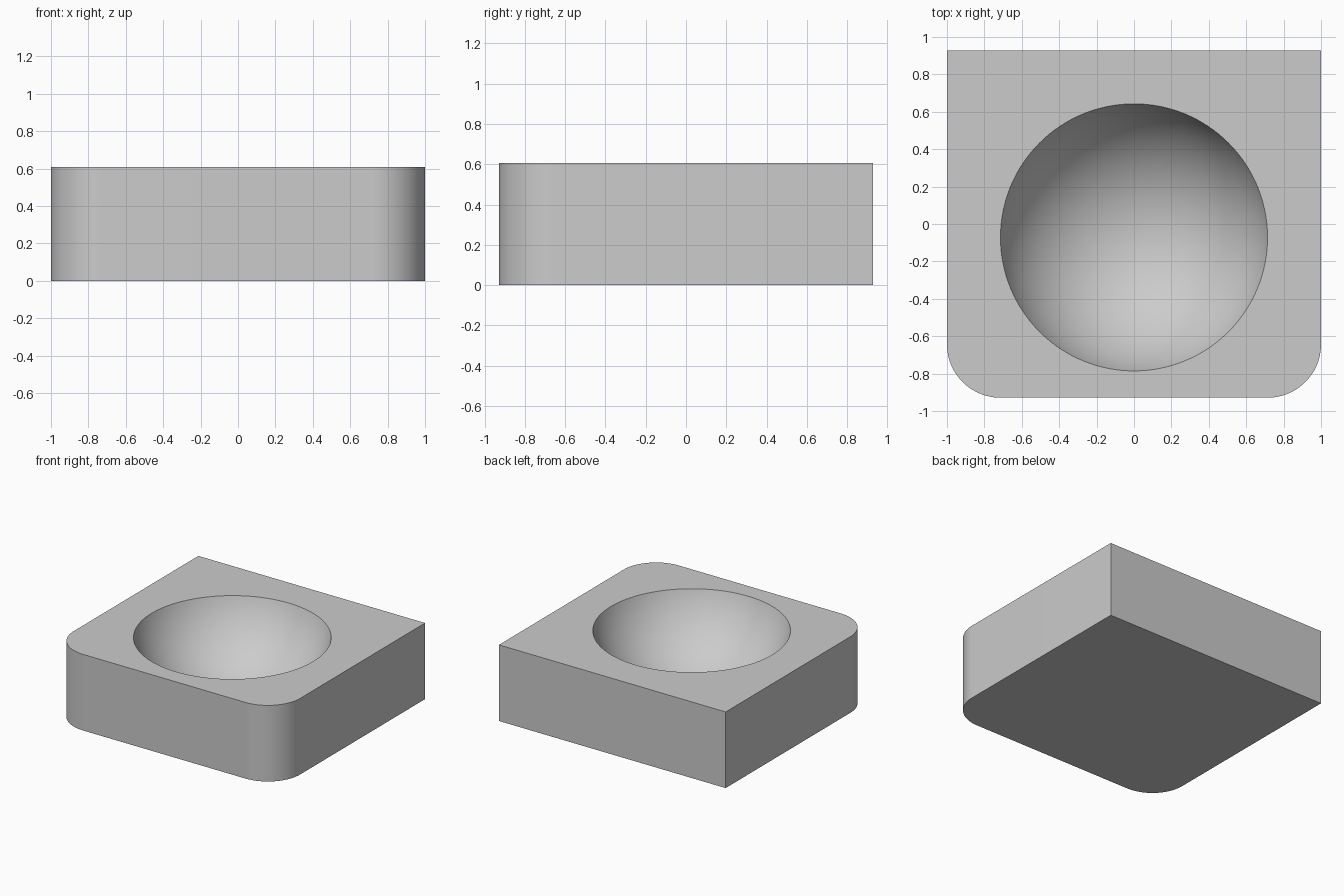
import bpy
import bmesh
import math

cube = bpy.data.objects.get("Cube")
if cube:
    bpy.data.objects.remove(cube, do_unlink=True)

UNIT = 1 / 14
HALF_W, HALF_D, HEIGHT = 14 * UNIT, 13 * UNIT, 8.5 * UNIT
CORNER = 4 * UNIT
RIM, BALL = 10 * UNIT, 10.5 * UNIT
BOWL_Y = -UNIT

grey = bpy.data.materials.new("light_grey")
grey.use_nodes = True
colour = (0.6, 0.6, 0.6, 1)
grey.diffuse_color = colour
grey.node_tree.nodes["Principled BSDF"].inputs["Base Color"].default_value = colour


def new_object(name, bm):
    mesh = bpy.data.meshes.new(name)
    bm.to_mesh(mesh)
    bm.free()
    mesh.materials.append(grey)
    obj = bpy.data.objects.new(name, mesh)
    bpy.context.collection.objects.link(obj)
    return obj


# Block outline: square back corners, rounded front corners
def front_corner(side, steps=24):
    points = []
    for i in range(steps + 1):
        a = math.pi / 2 * i / steps
        points.append((side * (HALF_W - CORNER + CORNER * math.sin(a)),
                       -HALF_D + CORNER - CORNER * math.cos(a)))
    return points


outline = front_corner(1) + [(HALF_W, HALF_D), (-HALF_W, HALF_D)] + front_corner(-1)[::-1]

bm = bmesh.new()
base = bm.faces.new([bm.verts.new((x, y, 0)) for x, y in outline])
top = bmesh.ops.extrude_face_region(bm, geom=[base], use_keep_orig=True)["geom"]
bmesh.ops.translate(bm, vec=(0, 0, HEIGHT),
                    verts=[g for g in top if isinstance(g, bmesh.types.BMVert)])
bmesh.ops.recalc_face_normals(bm, faces=bm.faces)
block = new_object("dish_block", bm)

# Ball that hollows out the bowl, leaving a thin floor
bm = bmesh.new()
bmesh.ops.create_uvsphere(bm, u_segments=128, v_segments=64, radius=BALL)
ball = new_object("bowl_cutter", bm)
ball.location = (0, BOWL_Y, HEIGHT + math.sqrt(BALL ** 2 - RIM ** 2))
ball.hide_render = True

cut = block.modifiers.new("bowl", "BOOLEAN")
cut.operation = "DIFFERENCE"
cut.solver = "EXACT"
cut.object = ball

bpy.ops.object.select_all(action="DESELECT")
block.select_set(True)
bpy.context.view_layer.objects.active = block
bpy.context.view_layer.update()
bpy.ops.object.modifier_apply(modifier=cut.name)
bpy.data.objects.remove(ball, do_unlink=True)
bpy.ops.object.shade_smooth_by_angle(angle=math.radians(30))
